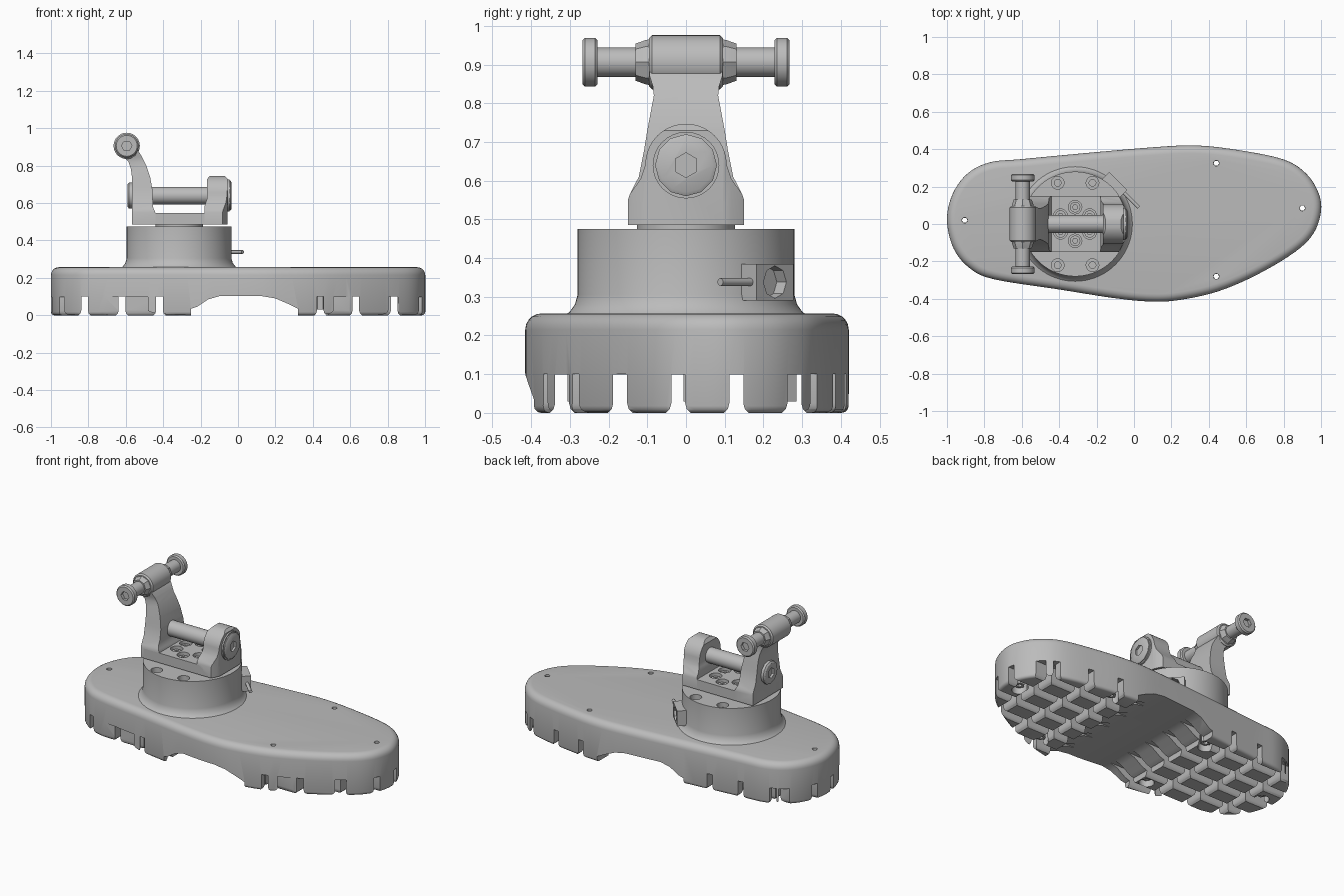
import bpy, bmesh
from math import sin, cos, pi, radians
from mathutils import Vector

if "Cube" in bpy.data.objects:
    bpy.data.objects.remove(bpy.data.objects["Cube"])

grey = bpy.data.materials.new("plain grey")
grey.diffuse_color = (0.5, 0.5, 0.5, 1)
grey.use_nodes = True
grey.node_tree.nodes["Principled BSDF"].inputs["Base Color"].default_value = (0.5, 0.5, 0.5, 1)


def to_object(name, bm):
    bmesh.ops.remove_doubles(bm, verts=bm.verts, dist=1e-5)
    bmesh.ops.recalc_face_normals(bm, faces=bm.faces)
    mesh = bpy.data.meshes.new(name)
    bm.to_mesh(mesh)
    bm.free()
    obj = bpy.data.objects.new(name, mesh)
    bpy.context.collection.objects.link(obj)
    return obj


def prism_mesh(pts, axis, lo, hi):
    """Extrude a 2D outline along an axis."""
    place = {"x": lambda a, b, t: (t, a, b),
             "y": lambda a, b, t: (a, t, b),
             "z": lambda a, b, t: (a, b, t)}[axis]
    bm = bmesh.new()
    low = [bm.verts.new(place(a, b, lo)) for a, b in pts]
    high = [bm.verts.new(place(a, b, hi)) for a, b in pts]
    bm.faces.new(low)
    bm.faces.new(high)
    for i in range(len(pts)):
        j = (i + 1) % len(pts)
        bm.faces.new((low[i], low[j], high[j], high[i]))
    bmesh.ops.recalc_face_normals(bm, faces=bm.faces)
    return bm


def prism(name, pts, axis, lo, hi):
    return to_object(name, prism_mesh(pts, axis, lo, hi))


def lathe(name, profile, loc=(0, 0, 0), axis=(0, 0, 1), seg=48, closed=False):
    """Turn a (radius, height) profile around an axis; open ends are capped."""
    rot = Vector((0, 0, 1)).rotation_difference(Vector(axis)).to_matrix()
    bm = bmesh.new()
    rings = []
    for r, h in profile:
        rings.append([bm.verts.new(Vector(loc) + rot @ Vector(
            (r * cos(2 * pi * k / seg), r * sin(2 * pi * k / seg), h))) for k in range(seg)])
    pairs = list(zip(rings, rings[1:]))
    if closed:
        pairs.append((rings[-1], rings[0]))
    else:
        bm.faces.new(rings[0])
        bm.faces.new(rings[-1])
    for a, b in pairs:
        for k in range(seg):
            m = (k + 1) % seg
            bm.faces.new((a[k], a[m], b[m], b[k]))
    return to_object(name, bm)


def rod(name, r, lo, hi, loc=(0, 0, 0), axis=(0, 0, 1), seg=24):
    return lathe(name, [(r, lo), (r, hi)], loc, axis, seg)


def carve(obj, cutters, operation="DIFFERENCE"):
    """Apply booleans, then discard the helpers."""
    for c in cutters:
        c.hide_render = True
        mod = obj.modifiers.new("carve", "BOOLEAN")
        mod.operation, mod.solver, mod.object = operation, "EXACT", c
    bpy.context.view_layer.update()
    graph = bpy.context.evaluated_depsgraph_get()
    mesh = bpy.data.meshes.new_from_object(obj.evaluated_get(graph))
    obj.modifiers.clear()
    obj.data = mesh
    for c in cutters:
        bpy.data.objects.remove(c)
    return obj


def mirrored(half):
    return half + [(-a, b) for a, b in reversed(half)]


def both_ends(half):
    return half + [(r, -h) for r, h in reversed(half)]


def smooth_loop(pts, steps=5):
    out = []
    n = len(pts)
    for i in range(n):
        a, b, c, d = (Vector(pts[(i + k) % n]) for k in (-1, 0, 1, 2))
        for s in range(steps):
            t = s / steps
            out.append(tuple(0.5 * (2 * b + (c - a) * t + (2 * a - 5 * b + 4 * c - d) * t * t
                                    + (3 * b - a - 3 * c + d) * t ** 3)))
    return out


# Sole: rounded slab
outline = smooth_loop([
    (-1, 0.02), (-0.97, 0.16), (-0.89, 0.27), (-0.77, 0.33), (-0.6, 0.347), (-0.25, 0.38),
    (0.1, 0.41), (0.33, 0.42), (0.56, 0.395), (0.8, 0.345), (0.92, 0.27), (0.985, 0.17),
    (1, 0.07), (0.96, -0.05), (0.86, -0.15), (0.66, -0.27), (0.45, -0.36), (0.25, -0.405),
    (0.1, -0.415), (-0.1, -0.397), (-0.4, -0.35), (-0.75, -0.295), (-0.88, -0.235), (-0.965, -0.13)])
bm = prism_mesh(outline, "z", 0, 0.257)
for height, radius, seg in ((0.257, 0.042, 5), (0, 0.018, 3)):
    rim = [e for e in bm.edges if all(abs(v.co.z - height) < 1e-4 for v in e.verts)]
    bmesh.ops.bevel(bm, geom=rim, offset=radius, segments=seg, profile=0.5, affect="EDGES")
sole = to_object("sole", bm)

# Tread grooves with rounded lips, instep arch, screw pockets
groove = mirrored([(0.018, 0.1), (0.018, 0.025), (0.022, 0.01), (0.031, 0.001), (0.04, -0.01)])
cutters = [prism("groove", [(x + a, b) for a, b in groove], "y", -1, 1)
           for x in (-0.82, -0.62, -0.42, 0.44, 0.63, 0.835)]
cutters += [prism("groove", [(y + a, b * 0.99) for a, b in groove], "x", -1.2, 1.2)
            for y in (-0.32, -0.17, -0.02, 0.13, 0.28)]
cutters.append(prism("arch", [
    (-0.25, -0.01), (-0.25, 0.035), (-0.22, 0.045), (-0.16, 0.085), (-0.1, 0.102), (0.13, 0.102),
    (0.2, 0.09), (0.27, 0.06), (0.32, 0.035), (0.32, -0.01)], "y", -1, 1))
open_holes = [(-0.905, 0.02), (0.44, 0.325), (0.44, -0.28), (0.9, 0.085)]
hidden_holes = [(-0.3, 0.26), (-0.3, -0.25)]
for x, y in open_holes + hidden_holes:
    cutters.append(rod("pocket", 0.043, -0.02, 0.103, (x, y, 0)))
for x, y in open_holes:
    cutters.append(rod("hole", 0.015, -0.1, 0.4, (x, y, 0), seg=16))
carve(sole, cutters)

for x, y in open_holes + hidden_holes:
    lathe("sole_nut", [(0.015, 0.03), (0.03, 0.03), (0.03, 0.105), (0.015, 0.105)],
          (x, y, 0), seg=6, closed=True)

# Round ankle mount with counterbored screw holes
CX = -0.315
mount = lathe("ankle_mount", [(0.315, 0.25), (0.3, 0.262), (0.287, 0.28), (0.28, 0.305), (0.28, 0.475)],
              (CX, 0, 0), seg=72)
cutters = []
for sx in (-1, 1):
    for sy in (-1, 1):
        at = (CX + sx * 0.093, sy * 0.22, 0)
        cutters += [rod("bore", 0.034, 0.445, 0.6, at), rod("bore", 0.018, 0.4, 0.6, at)]
carve(mount, cutters)
rod("mount_disc", 0.127, 0.46, 0.495, (CX, 0, 0), seg=48)

# Side connector with a recessed socket and a short cable rod
out, side = Vector((1, 1, 0)).normalized(), Vector((1, -1, 0)).normalized()
corners = [Vector((CX, 0, 0)) + out * r + side * t
           for r, t in ((0.22, -0.068), (0.325, -0.068), (0.325, 0.068), (0.22, 0.068))]
connector = prism("connector", [c.xy for c in corners], "z", 0.29, 0.385)
carve(connector, [rod("socket", 0.042, 0.29, 0.4, (CX, 0, 0.338), out, 8)])
rod("connector_rod", 0.01, 0.04, 0.178, Vector((CX, 0, 0.338)) + out * 0.303, side, 16)

# Yoke: base plate, tall curved arm and short lug
flare = [(0.15, 0.485), (0.15, 0.55), (0.145, 0.565)]
arm = prism("yoke_arm", [
    (-0.567, 0.485), (-0.567, 0.74), (-0.572, 0.78), (-0.585, 0.82), (-0.615, 0.85), (-0.64, 0.88),
    (-0.6, 0.92), (-0.54, 0.89), (-0.515, 0.85), (-0.49, 0.8), (-0.47, 0.74), (-0.457, 0.67),
    (-0.455, 0.58), (-0.44, 0.545), (-0.44, 0.485)], "y", -0.2, 0.2)
carve(arm, [prism("arm_trim", mirrored(flare + [
    (0.122, 0.61), (0.108, 0.68), (0.1, 0.73), (0.083, 0.82), (0.086, 0.845), (0.094, 0.87),
    (0.094, 0.96)]), "x", -1, 0)], "INTERSECT")

lug = prism("yoke_lug", [
    (-0.18, 0.485), (-0.18, 0.58), (-0.167, 0.62), (-0.167, 0.725), (-0.152, 0.745),
    (-0.07, 0.745), (-0.055, 0.73), (-0.055, 0.485)], "y", -0.2, 0.2)
arc = [(0.105 * cos(radians(a)), 0.642 + 0.105 * sin(radians(a))) for a in range(0, 90, 9)]
carve(lug, [prism("lug_trim", mirrored(flare + [(0.117, 0.605)] + arc), "x", -1, 0),
            rod("round_trim", 0.277, 0, 1, (CX, 0, 0), seg=72)], "INTERSECT")

plate = prism("yoke_plate", mirrored([(0.15, 0.485), (0.15, 0.546)]), "x", -0.567, -0.055)
carve(plate, [rod("round_trim", 0.277, 0, 1, (CX, 0, 0), seg=72)], "INTERSECT")
cutters, heads = [], []
for k in range(6):
    a = pi / 2 + k * pi / 3
    at = (CX + 0.09 * cos(a), 0.09 * sin(a), 0)
    cutters.append(rod("bore", 0.036, 0.505, 0.6, at))
    heads.append(at)
carve(plate, cutters)
for at in heads:
    carve(rod("plate_screw", 0.028, 0.49, 0.53, at), [rod("socket", 0.014, 0.515, 0.6, at, seg=6)])

# Cross pin with bolt heads
PIN = (0, 0, 0.64)
X, Y = (1, 0, 0), (0, 1, 0)
rod("cross_pin", 0.047, -0.56, -0.06, PIN, X, 32)
rod("pin_washer", 0.086, -0.057, -0.046, PIN, X, 32)
left_head = lathe("pin_nut", [(0.07, -0.56), (0.07, -0.583), (0.06, -0.59)], PIN, X, 12)
right_head = lathe("pin_head", [(0.08, -0.06), (0.08, -0.04), (0.07, -0.034)], PIN, X, 12)
carve(left_head, [rod("socket", 0.032, -0.7, -0.577, PIN, X, 6)])
carve(right_head, [rod("socket", 0.032, -0.047, 0.1, PIN, X, 6)])

# Top hub and the cross axle with flanged ends
HUB = (-0.595, 0, 0.906)
lathe("top_hub", both_ends([(0.062, 0.096), (0.07, 0.088)]), HUB, Y, 40)
axle = lathe("cross_axle", both_ends([
    (0.056, 0.268), (0.063, 0.261), (0.063, 0.235), (0.056, 0.228), (0.038, 0.228), (0.038, 0.1)]),
    HUB, Y, 40)
carve(axle, [rod("socket", 0.028, lo, lo + 0.1, HUB, Y, 6) for lo in (0.25, -0.35)])
for s in (-1, 1):
    lathe("axle_collar", [(0.06, s * 0.09), (0.057, s * 0.105), (0.048, s * 0.13)], HUB, Y, 8)

# Finish: one colour and edge-preserving smooth shading
bpy.ops.object.select_all(action="DESELECT")
for obj in bpy.context.collection.objects:
    if obj.type == "MESH":
        obj.data.materials.clear()
        obj.data.materials.append(grey)
        obj.select_set(True)
        bpy.context.view_layer.objects.active = obj
bpy.ops.object.shade_smooth_by_angle(angle=radians(32))
